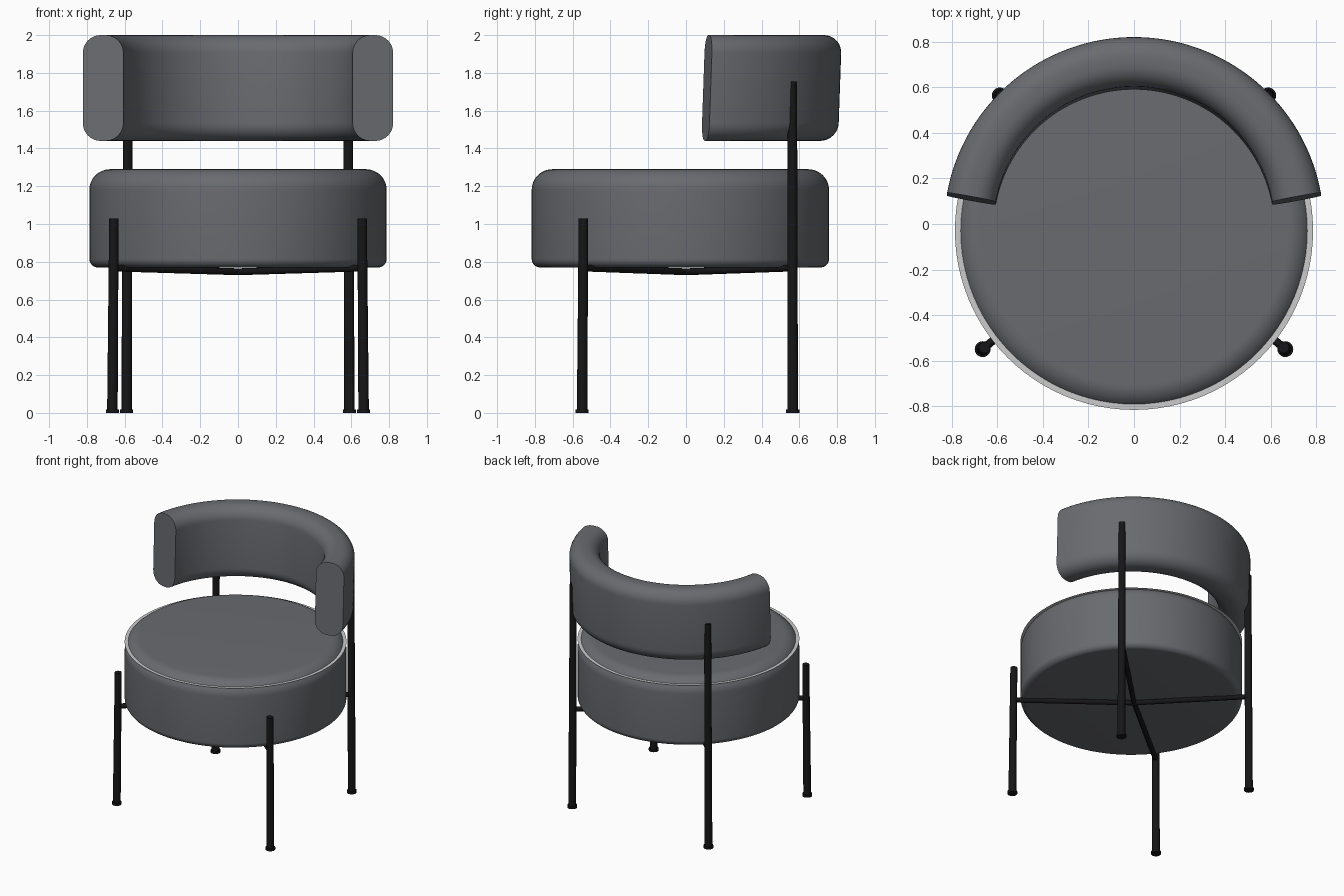
import bpy, bmesh
from math import sin, cos, pi, radians
from mathutils import Vector

if "Cube" in bpy.data.objects:
    bpy.data.objects.remove(bpy.data.objects["Cube"])


def material(name, color):
    m = bpy.data.materials.new(name)
    m.diffuse_color = (*color, 1)
    m.use_nodes = True
    m.node_tree.nodes["Principled BSDF"].inputs["Base Color"].default_value = m.diffuse_color
    return m


FABRIC = material("dark_grey_fabric", (0.14, 0.147, 0.16))
METAL = material("black_metal", (0.008, 0.008, 0.009))
TRIM = material("light_trim", (0.6, 0.6, 0.59))


def make_object(name, bm, mat, angle=40):
    bmesh.ops.recalc_face_normals(bm, faces=bm.faces)
    me = bpy.data.meshes.new(name)
    bm.to_mesh(me)
    bm.free()
    me.materials.append(mat)
    ob = bpy.data.objects.new(name, me)
    bpy.context.collection.objects.link(ob)
    bpy.ops.object.select_all(action='DESELECT')
    ob.select_set(True)
    bpy.context.view_layer.objects.active = ob
    bpy.ops.object.shade_smooth_by_angle(angle=radians(angle))
    return ob


def corner(cx, cy, r, start, steps=8):
    """Quarter-circle points, counter-clockwise from the start angle."""
    return [(cx + r * cos(start + i * pi / 2 / steps),
             cy + r * sin(start + i * pi / 2 / steps)) for i in range(steps + 1)]


def skin(bm, rings, closed_rings=True, loop=False):
    """Bridge consecutive vertex rings with quads."""
    n = len(rings[0])
    pairs = list(zip(rings, rings[1:])) + ([(rings[-1], rings[0])] if loop else [])
    for a, b in pairs:
        for i in range(n if closed_rings else n - 1):
            j = (i + 1) % n
            bm.faces.new((a[i], a[j], b[j], b[i]))


def lathe(name, profile, cy, mat, cap=True, seg=96):
    bm = bmesh.new()
    rings = [[bm.verts.new((r * cos(2 * pi * k / seg), cy + r * sin(2 * pi * k / seg), z))
              for k in range(seg)] for r, z in profile]
    skin(bm, rings)
    if cap:
        bm.faces.new(rings[0])
        bm.faces.new(rings[-1])
    return make_object(name, bm, mat)


def rod(name, sections, mat=METAL, seg=20):
    """Capped round rod through (point, radius) sections."""
    bm = bmesh.new()
    rot = (Vector(sections[-1][0]) - Vector(sections[0][0])).to_track_quat('Z', 'Y')
    rings = [[bm.verts.new(Vector(p) + rot @ Vector((r * cos(2 * pi * k / seg),
                                                    r * sin(2 * pi * k / seg), 0)))
              for k in range(seg)] for p, r in sections]
    skin(bm, rings)
    bm.faces.new(rings[0])
    bm.faces.new(rings[-1])
    return make_object(name, bm, mat)


# Round seat cushion with a soft top edge, and the thin flat trim around it
SEAT_Y, SEAT_R = -0.03, 0.787
seat_profile = (corner(SEAT_R - 0.045, 0.77 + 0.045, 0.045, -pi / 2)
                + corner(SEAT_R - 0.11, 1.29 - 0.11, 0.11, 0, 12))
lathe("seat", seat_profile, SEAT_Y, FABRIC)
lathe("seat_trim", [(0.72, 1.25), (SEAT_R, 1.25)], SEAT_Y, TRIM, cap=False)

# Curved backrest: rounded section swept round the back, leaning slightly
R_IN, R_OUT, Z0, Z1, CR = 0.617, 0.835, 1.44, 2.0, 0.095
section = (corner(R_OUT - CR, Z1 - CR, CR, 0) + corner(R_IN + CR, Z1 - CR, CR, pi / 2)
           + corner(R_IN + CR, Z0 + CR, CR, pi) + corner(R_OUT - CR, Z0 + CR, CR, 3 * pi / 2))
bm = bmesh.new()
rings = []
for k in range(65):
    a = radians(10.4 + (180 - 20.8) * k / 64)
    rings.append([bm.verts.new((r * cos(a), -0.02 + r * sin(a) + 0.035 * (z - 1.72), z))
                  for r, z in section])
skin(bm, rings)
bm.faces.new(rings[0])
bm.faces.new(rings[-1])
make_object("backrest", bm, FABRIC)

# Legs with feet, and the bars that cross under the seat
LEGS = {"front": ((0.665, -0.55), (0.657, -0.543), 1.03),
        "back": ((0.59, 0.565), (0.582, 0.563), 1.755)}
for row, (foot, top, height) in LEGS.items():
    for side, s in (("left", -1), ("right", 1)):
        base = Vector((s * foot[0], foot[1], 0))
        tip = Vector((s * top[0], top[1], height))
        rod(f"{row}_{side}_leg", [(base + Vector((0, 0, 0.01)), 0.028), (tip, 0.025)])
        rod(f"{row}_{side}_foot", [(base, 0.035), (base + Vector((0, 0, 0.018)), 0.035)])
        joint = base.lerp(tip, 0.767 / height)
        joint.z = 0.767
        rod(f"{row}_{side}_crossbar", [((0, 0, 0.747), 0.018), (joint, 0.018)])
